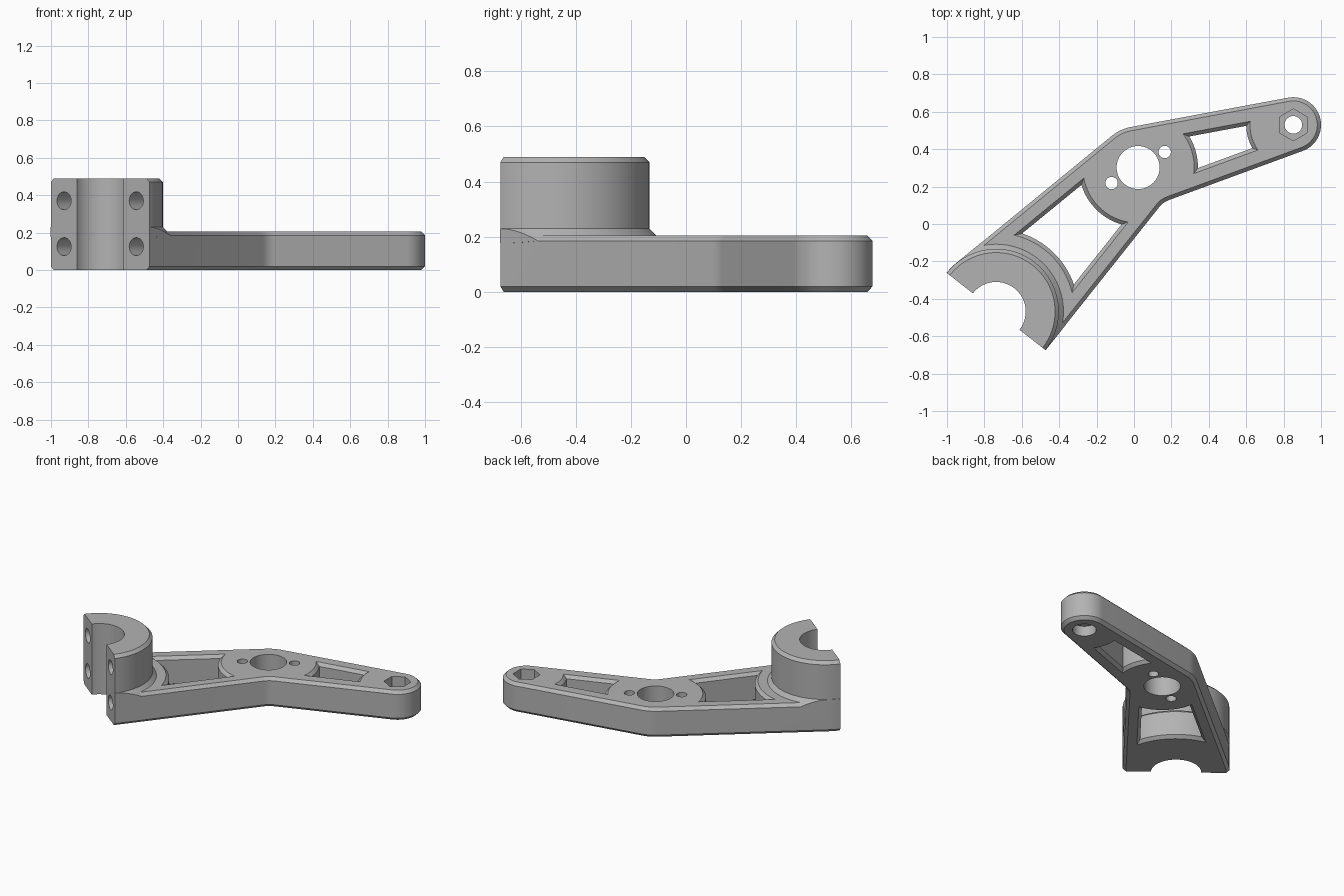
import bpy, bmesh
from math import sin, cos, pi, sqrt, asin, atan2, radians
from mathutils import Vector

if "Cube" in bpy.data.objects:
    bpy.data.objects.remove(bpy.data.objects["Cube"])

# Key circles of the arm: centre and radius
CLAMP = (Vector((-0.737, -0.468)), 0.335)
PIVOT = (Vector((0.022, 0.302)), 0.22)
TIP = (Vector((0.852, 0.53)), 0.148)
THICK, TALL, CHAMFER = 0.205, 0.49, 0.02
FACING = radians(52)                      # direction from clamp face into the arm
INTO = Vector((cos(FACING), sin(FACING)))
ALONG = Vector((INTO.y, -INTO.x))

grey = bpy.data.materials.new("grey plastic")
grey.use_nodes = True
colour = (0.45, 0.45, 0.45, 1)
grey.diffuse_color = colour
grey.node_tree.nodes["Principled BSDF"].inputs["Base Color"].default_value = colour


def polar(angle, radius=1.0):
    return Vector((cos(angle), sin(angle))) * radius


def arc(centre, radius, start, end, steps):
    return [centre + polar(start + (end - start) * i / steps, radius) for i in range(steps + 1)]


def loft(name, rings):
    """Solid skinned through (outline, height) rings, capped at both ends."""
    bm = bmesh.new()
    loops = [[bm.verts.new((p.x, p.y, z)) for p in outline] for outline, z in rings]
    for low, high in zip(loops, loops[1:]):
        for i in range(len(low)):
            j = (i + 1) % len(low)
            bm.faces.new((low[i], low[j], high[j], high[i]))
    bm.faces.new(loops[0][::-1])
    bm.faces.new(loops[-1])
    bmesh.ops.recalc_face_normals(bm, faces=bm.faces)
    mesh = bpy.data.meshes.new(name)
    bm.to_mesh(mesh)
    bm.free()
    mesh.materials.append(grey)
    obj = bpy.data.objects.new(name, mesh)
    bpy.context.collection.objects.link(obj)
    return obj


def turned(name, centre, profile, sides=64):
    """Round (or many-sided) solid from (radius, height) pairs; a side count of 6 gives a hexagon."""
    def ring(r):
        return [centre + polar(pi / 2 + 2 * pi * i / sides, r) for i in range(sides)]
    return loft(name, [(ring(r), z) for r, z in profile])


def combine(body, tool, operation):
    mod = body.modifiers.new(operation, 'BOOLEAN')
    mod.operation, mod.object, mod.solver = operation, tool, 'EXACT'
    bpy.context.view_layer.objects.active = body
    bpy.ops.object.modifier_apply(modifier=mod.name)
    bpy.data.objects.remove(tool)


def tangents(a, b):
    """Normal angles of the left and right lines touching circles a and b."""
    step = b[0] - a[0]
    heading = atan2(step.y, step.x)
    taper = asin((a[1] - b[1]) / step.length)
    return heading + pi / 2 - taper, heading - pi / 2 + taper


def crossing(n1, s1, n2, s2):
    det = n1.x * n2.y - n1.y * n2.x
    return Vector(((s1 * n2.y - s2 * n1.y) / det, (n1.x * s2 - n2.x * s1) / det))


def arm_outline(inset):
    left1, right1 = tangents(CLAMP, PIVOT)
    left2, right2 = tangents(PIVOT, TIP)
    r = PIVOT[1] - inset
    points = arc(TIP[0], TIP[1] - inset, right2, left2, 28)
    points += arc(PIVOT[0], r, left2, left1, 8)
    points += arc(CLAMP[0], CLAMP[1] - inset, left1, right1 + 2 * pi, 48)
    # softened inner bend
    n1, n2 = polar(right1), polar(right2)
    corner = crossing(n1, PIVOT[0].dot(n1) + r, n2, PIVOT[0].dot(n2) + r)
    before = corner - Vector((-n1.y, n1.x)) * 0.035
    after = corner + Vector((-n2.y, n2.x)) * 0.035
    for i in range(6):
        t = i / 5
        points.append(before * (1 - t) ** 2 + corner * 2 * t * (1 - t) + after * t * t)
    return points


def window_outline(a, b, ra, rb, rim, inset):
    """Opening between circles a and b, with curved ends and sides parallel to the arm."""
    left, right = tangents(a, b)

    def meet(circle, radius, angle, sign):
        n = polar(angle)
        h = circle[1] - rim - inset
        t = Vector((n.y, -n.x)) if angle == left else Vector((-n.y, n.x))
        offset = n * h + t * sign * sqrt(radius ** 2 - h ** 2)
        return atan2(offset.y, offset.x)

    def end(circle, radius, sign, first, last):
        radius += inset
        start, stop = meet(circle, radius, first, sign), meet(circle, radius, last, sign)
        delta = (stop - start + pi) % (2 * pi) - pi
        return arc(circle[0], radius, start, start + delta, 16)

    return end(a, ra, 1, left, right) + end(b, rb, -1, right, left)


# Flat arm with chamfered rims
arm = loft("clamp_arm", [(arm_outline(CHAMFER), 0), (arm_outline(0), CHAMFER),
                         (arm_outline(0), THICK - CHAMFER), (arm_outline(CHAMFER), THICK)])

# Tall clamp with a sloped foot, trimmed to the arm's sides
clamp = turned("clamp", CLAMP[0], [(0.3, 0.17), (0.38, 0.185), (0.335, 0.23),
                                   (0.335, TALL - CHAMFER), (0.315, TALL)], 96)
combine(clamp, loft("trim", [(arm_outline(-0.001), 0.1), (arm_outline(-0.001), 0.6)]), 'INTERSECT')
combine(arm, clamp, 'UNION')

# Clamp bore, then the flat clamp face
combine(arm, turned("bore", CLAMP[0], [(0.158, -0.1), (0.158, 0.6)], 96), 'DIFFERENCE')
square = [CLAMP[0] + ALONG * x - INTO * y for x, y in ((-1, 0), (-1, 1), (1, 1), (1, 0))]
combine(arm, loft("face_cut", [(square, -0.1), (square, 0.6)]), 'DIFFERENCE')

# Windows with chamfered rims
for a, b, ra, rb, rim in ((CLAMP, PIVOT, 0.42, 0.297, 0.08), (PIVOT, TIP, 0.30, 0.232, 0.087)):
    rings = [(window_outline(a, b, ra, rb, rim, inset), z) for inset, z in
             ((-0.01, -0.01), (CHAMFER, CHAMFER), (CHAMFER, THICK - CHAMFER), (-0.01, THICK + 0.01))]
    combine(arm, loft("window_cut", rings), 'DIFFERENCE')

# Pivot bore, its two small holes, and the tip hole with round and hexagonal pockets
side = Vector((0.142, 0.083))
for centre, radius, low, high, sides in (
        (PIVOT[0], 0.115, -0.1, 0.3, 64),
        (PIVOT[0] + side, 0.033, -0.1, 0.3, 32),
        (PIVOT[0] - side, 0.033, -0.1, 0.3, 32),
        (TIP[0], 0.047, -0.1, 0.3, 32),
        (TIP[0], 0.075, -0.1, 0.07, 48),
        (TIP[0], 0.085, 0.125, 0.3, 6)):
    combine(arm, turned("hole_cut", centre, [(radius, low), (radius, high)], sides), 'DIFFERENCE')

# Four blind screw holes in the clamp face
for s in (-0.245, 0.245):
    for z in (0.125, 0.37):
        drill = turned("screw_cut", Vector((0, 0)), [(0.048, -0.15), (0.048, 0.15)], 32)
        place = CLAMP[0] + ALONG * s
        drill.location = (place.x, place.y, z)
        drill.rotation_euler = (pi / 2, 0, FACING - pi / 2)
        bpy.context.view_layer.update()
        combine(arm, drill, 'DIFFERENCE')

bpy.ops.object.select_all(action='DESELECT')
arm.select_set(True)
bpy.context.view_layer.objects.active = arm
bpy.ops.object.shade_smooth_by_angle(angle=radians(25))
